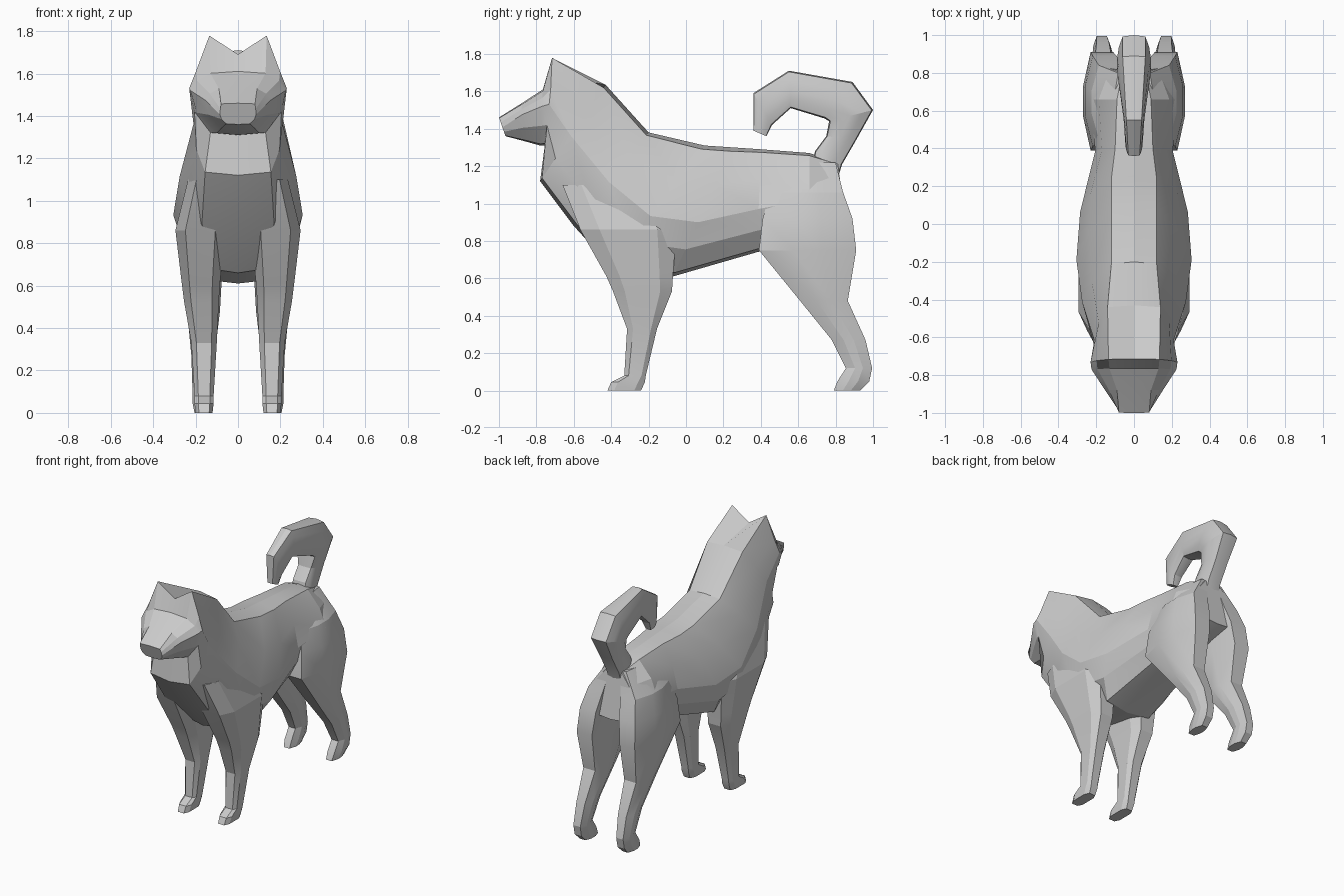
import bpy, bmesh, math
from mathutils import Vector

cube = bpy.data.objects.get("Cube")
if cube:
    bpy.data.objects.remove(cube, do_unlink=True)

fur = bpy.data.materials.new("grey_fur")
fur.use_nodes = True
GREY = (0.6, 0.6, 0.6, 1)
fur.diffuse_color = GREY
fur.node_tree.nodes["Principled BSDF"].inputs["Base Color"].default_value = GREY


def loft(name, rings):
    """Skin a list of equal-length point rings and cap both ends."""
    bm = bmesh.new()
    loops = [[bm.verts.new(p) for p in ring] for ring in rings]
    for a, b in zip(loops, loops[1:]):
        for i in range(len(a)):
            j = (i + 1) % len(a)
            bm.faces.new((a[i], a[j], b[j], b[i]))
    bm.faces.new(loops[0])
    bm.faces.new(loops[-1])
    bmesh.ops.recalc_face_normals(bm, faces=bm.faces)
    mesh = bpy.data.meshes.new(name)
    bm.to_mesh(mesh)
    bm.free()
    mesh.materials.append(fur)
    obj = bpy.data.objects.new(name, mesh)
    bpy.context.collection.objects.link(obj)
    bpy.ops.object.select_all(action='DESELECT')
    obj.select_set(True)
    bpy.context.view_layer.objects.active = obj
    bpy.ops.object.shade_smooth_by_angle(angle=math.radians(18))


def slanted_ring(top, bottom, w_top, w_mid, w_low, mid=.53, lift=0):
    """Symmetric section between a top and a bottom point of the side outline.
    mid places the widest point; lift raises the upper corners into ears."""
    t, b = Vector((0, *top)), Vector((0, *bottom))
    half = [(w_top, .03), ((w_top + 2 * w_mid) / 3, mid / 2), (w_mid, mid),
            ((w_low + 3 * w_mid) / 4, (mid + 1) / 2), (w_low, .97)]
    right = [t.lerp(b, f) + Vector((w, 0, 0)) for w, f in half]
    right[0].z += lift
    left = [Vector((-p.x, p.y, p.z)) for p in reversed(right)]
    return [t] + right + [b] + left


def level_ring(side, flat, z, front, back, inner, outer):
    """Horizontal leg section with cut corners; flat is the uncut share of a side."""
    cx, cy = (inner + outer) / 2, (front + back) / 2
    rx, ry = (outer - inner) / 2, (back - front) / 2
    shape = [(1, flat), (.6, 1), (-.6, 1), (-1, flat),
             (-1, -flat), (-.6, -1), (.6, -1), (1, -flat)]
    return [(side * (cx + rx * u), cy + ry * v, z) for u, v in shape]


# Head with ears, neck and trunk in one skin, from nose to rump
body = [
    ((-1.0, 1.46), (-.965, 1.36), .08, .085, .055),
    ((-.88, 1.535), (-.87, 1.335), .09, .155, .08, .3),
    ((-.765, 1.61), (-.78, 1.31), .13, .225, .10, .3),
    ((-.715, 1.69), (-.755, 1.31), .135, .23, .13, .42, .1),
    ((-.43, 1.635), (-.78, 1.12), .14, .21, .155),
    ((-.20, 1.38), (-.60, .88), .12, .275, .17),
    ((.10, 1.31), (-.40, .66), .12, .305, .13, .58),
    ((.25, 1.30), (-.07, .61), .12, .285, .18, .58),
    ((.40, 1.29), (.38, .74), .10, .205, .14, .58),
    ((.66, 1.27), (.66, .80), .09, .235, .12),
    ((.81, 1.22), (.86, .88), .06, .16, .12),
]
loft("body_and_head", [slanted_ring(*s) for s in body])

# Curled tail, outer outline paired with inner outline
tail = [
    ((.80, 1.10), (.66, 1.14), .05, .07, .05),
    ((.835, 1.21), (.69, 1.28), .05, .07, .05),
    ((.91, 1.34), (.75, 1.36), .05, .07, .05),
    ((1.0, 1.50), (.765, 1.44), .06, .09, .07),
    ((.89, 1.65), (.74, 1.455), .06, .09, .07),
    ((.55, 1.71), (.56, 1.51), .04, .055, .04),
    ((.36, 1.59), (.46, 1.42), .03, .045, .03),
    ((.36, 1.39), (.43, 1.36), .02, .03, .02),
]
loft("tail", [slanted_ring(*s) for s in tail])

# Leg sections: height, front, back, inner, outer
front_leg = [
    (1.10, -.66, -.16, .04, .235), (.86, -.565, -.05, .06, .295),
    (.61, -.425, -.07, .085, .265), (.53, -.39, -.075, .09, .255),
    (.33, -.315, -.155, .10, .22), (.08, -.33, -.215, .115, .205),
    (.045, -.40, -.22, .115, .205), (0, -.42, -.24, .12, .20),
]
hind_leg = [
    (1.22, .52, .80, .02, .10), (1.06, .45, .84, .03, .225),
    (.92, .41, .89, .05, .26), (.75, .39, .91, .07, .27),
    (.48, .61, .865, .085, .24), (.27, .78, .96, .11, .22),
    (.12, .855, .995, .125, .215), (.05, .81, .98, .125, .215),
    (0, .79, .93, .13, .205),
]
for label, side in (("left", 1), ("right", -1)):
    loft("front_leg_" + label, [level_ring(side, .6, *s) for s in front_leg])
    loft("hind_leg_" + label, [level_ring(side, .3, *s) for s in hind_leg])
